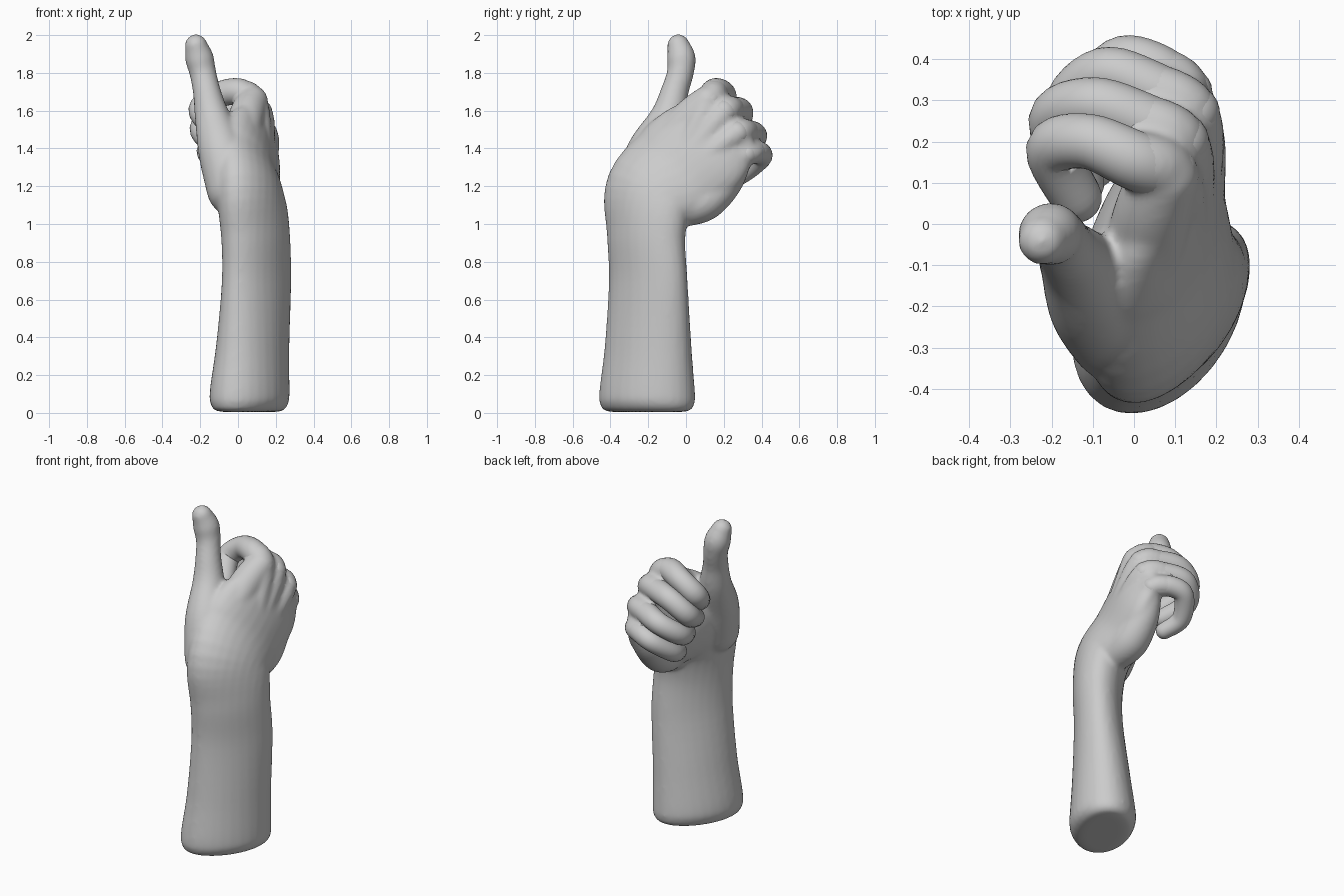
import bpy, bmesh
from math import sin, cos, pi, sqrt
from mathutils import Vector

cube = bpy.data.objects.get("Cube")
if cube:
    bpy.data.objects.remove(cube)

skin = bpy.data.materials.new("plain_grey")
skin.use_nodes = True
GREY = (0.6, 0.6, 0.6, 1)
skin.diffuse_color = GREY
skin.node_tree.nodes["Principled BSDF"].inputs["Base Color"].default_value = GREY

SIDES = 28


def blend(p0, p1, p2, p3, t):
    """Catmull-Rom value between p1 and p2."""
    return 0.5 * (2 * p1 + (p2 - p0) * t + (2 * p0 - 5 * p1 + 4 * p2 - p3) * t * t
                  + (3 * p1 - p0 - 3 * p2 + p3) * t ** 3)


def sweep(bm, stations, steps=6, dome_start=True):
    """Skin elliptical sections along a path; station = (centre, half sizes, long axis)."""
    last = len(stations) - 1
    samples = []
    for i in range(last):
        quad = [stations[min(max(i + k, 0), last)] for k in (-1, 0, 1, 2)]
        for s in range(steps):
            samples.append([blend(*[q[c] for q in quad], s / steps) for c in range(3)])
    samples.append(list(stations[-1]))

    frames = []
    for i, (centre, size, axis) in enumerate(samples):
        ahead = samples[min(i + 1, len(samples) - 1)][0]
        behind = samples[max(i - 1, 0)][0]
        along = (ahead - behind).normalized()
        u = (axis - along * axis.dot(along)).normalized()
        frames.append((centre, size, u, along.cross(u), along))

    def dome(frame, sign):
        centre, size, u, v, along = frame
        reach = min(size)
        return [(centre + along * sign * reach * s, size * sqrt(1 - s * s), u, v, along)
                for s in (0.3, 0.55, 0.75, 0.9, 0.98)]

    start = dome(frames[0], -1)[::-1] if dome_start else []
    frames = start + frames + dome(frames[-1], 1)

    rings = []
    for centre, size, u, v, _ in frames:
        rings.append([bm.verts.new(centre + u * size.x * cos(2 * pi * k / SIDES)
                                   + v * size.y * sin(2 * pi * k / SIDES))
                      for k in range(SIDES)])
    for a, b in zip(rings, rings[1:]):
        for k in range(SIDES):
            n = (k + 1) % SIDES
            bm.faces.new((a[k], a[n], b[n], b[k]))
    bm.faces.new(rings[0][::-1])
    bm.faces.new(rings[-1])


def finish(name, bm):
    bmesh.ops.recalc_face_normals(bm, faces=bm.faces)
    mesh = bpy.data.meshes.new(name)
    bm.to_mesh(mesh)
    bm.free()
    mesh.shade_smooth()
    mesh.materials.append(skin)
    obj = bpy.data.objects.new(name, mesh)
    bpy.context.collection.objects.link(obj)
    return obj


def tube(points, axis):
    """Round stations from (x, y, z, radius) points."""
    return [(Vector(p[:3]), Vector((p[3], p[3])), Vector(axis)) for p in points]


# Forearm turning into the tilted palm: centre, half sizes, long axis
ARM = [
    ((.06, -.205, .005), (.2, .11), (.5, .87, 0)),
    ((.06, -.205, .015), (.25, .155), (.5, .87, 0)),
    ((.06, -.205, .05), (.27, .18), (.5, .87, 0)),
    ((.062, -.205, .11), (.272, .187), (.5, .87, 0)),
    ((.078, -.2, .35), (.252, .165), (.54, .84, 0)),
    ((.098, -.2, .7), (.24, .14), (.61, .79, 0)),
    ((.092, -.21, .95), (.237, .145), (.6, .8, -.1)),
    ((.067, -.185, 1.16), (.265, .157), (.45, .75, -.5)),
    ((.05, -.045, 1.28), (.3, .152), (.35, .68, -.65)),
    ((.085, .1, 1.41), (.285, .117), (.28, .6, -.75)),
    ((.1, .2, 1.52), (.225, .08), (.15, .55, -.82)),
]

# Finger joints from knuckle to tip: x, y, z, radius
FINGERS = {
    "index_finger": [(.08, .125, 1.65, .075), (.0, .155, 1.7, .072), (-.11, .2, 1.68, .067),
                     (-.195, .18, 1.605, .067), (-.14, .065, 1.52, .062)],
    "middle_finger": [(.11, .2, 1.59, .072), (.02, .25, 1.605, .069), (-.1, .29, 1.59, .066),
                      (-.192, .25, 1.505, .064), (-.13, .1, 1.42, .058)],
    "ring_finger": [(.14, .27, 1.48, .068), (.04, .33, 1.485, .066), (-.075, .365, 1.46, .063),
                    (-.158, .28, 1.385, .061), (-.1, .14, 1.33, .055)],
    "little_finger": [(.13, .32, 1.37, .06), (.05, .38, 1.38, .06), (-.04, .393, 1.35, .058),
                      (-.11, .29, 1.265, .054), (-.075, .18, 1.22, .048)],
}

# Thumb from its fleshy root up to the tip
THUMB = [(-.03, -.255, 1.18, .135), (-.085, -.19, 1.38, .125), (-.135, -.1, 1.56, .094),
         (-.165, -.06, 1.7, .074), (-.186, -.03, 1.8, .071), (-.205, -.025, 1.88, .076),
         (-.222, -.04, 1.945, .06)]

# Skin between thumb and first knuckle, and the heel on the opposite edge
WEB = [(.01, -.13, 1.41, .1), (.045, .025, 1.57, .095), (.075, .115, 1.65, .084)]
HEEL = [(.12, -.01, 1.085, .1), (.11, .1, 1.125, .108), (.11, .21, 1.225, .092),
        (.12, .28, 1.34, .07)]

ROW = (.2, .45, -.85)

body = bmesh.new()
sweep(body, [tuple(Vector(part) for part in s) for s in ARM], dome_start=False)
sweep(body, tube(THUMB, (0, 1, 0)))
sweep(body, tube(WEB, ROW))
sweep(body, tube(HEEL, (1, 0, 0)))

# Ridges on the back of the hand, running over each knuckle
wrist = Vector((.12, -.1, 1.2))
for joints in FINGERS.values():
    knuckle = Vector(joints[0][:3])
    middle = wrist.lerp(knuckle, .55) + Vector((.015, 0, 0))
    ridge = [(*wrist, .06), (*middle, .067), joints[0], joints[1]]
    sweep(body, tube(ridge, ROW))

hand = finish("forearm_palm_and_thumb", body)
remesh = hand.modifiers.new("fuse", 'REMESH')
remesh.mode = 'VOXEL'
remesh.voxel_size = 0.012
remesh.use_smooth_shade = True
soften = hand.modifiers.new("soften", 'SMOOTH')
soften.factor = 0.5
soften.iterations = 10

# Curled fingers
for name, joints in FINGERS.items():
    bm = bmesh.new()
    sweep(bm, tube(joints, ROW))
    finish(name, bm)
